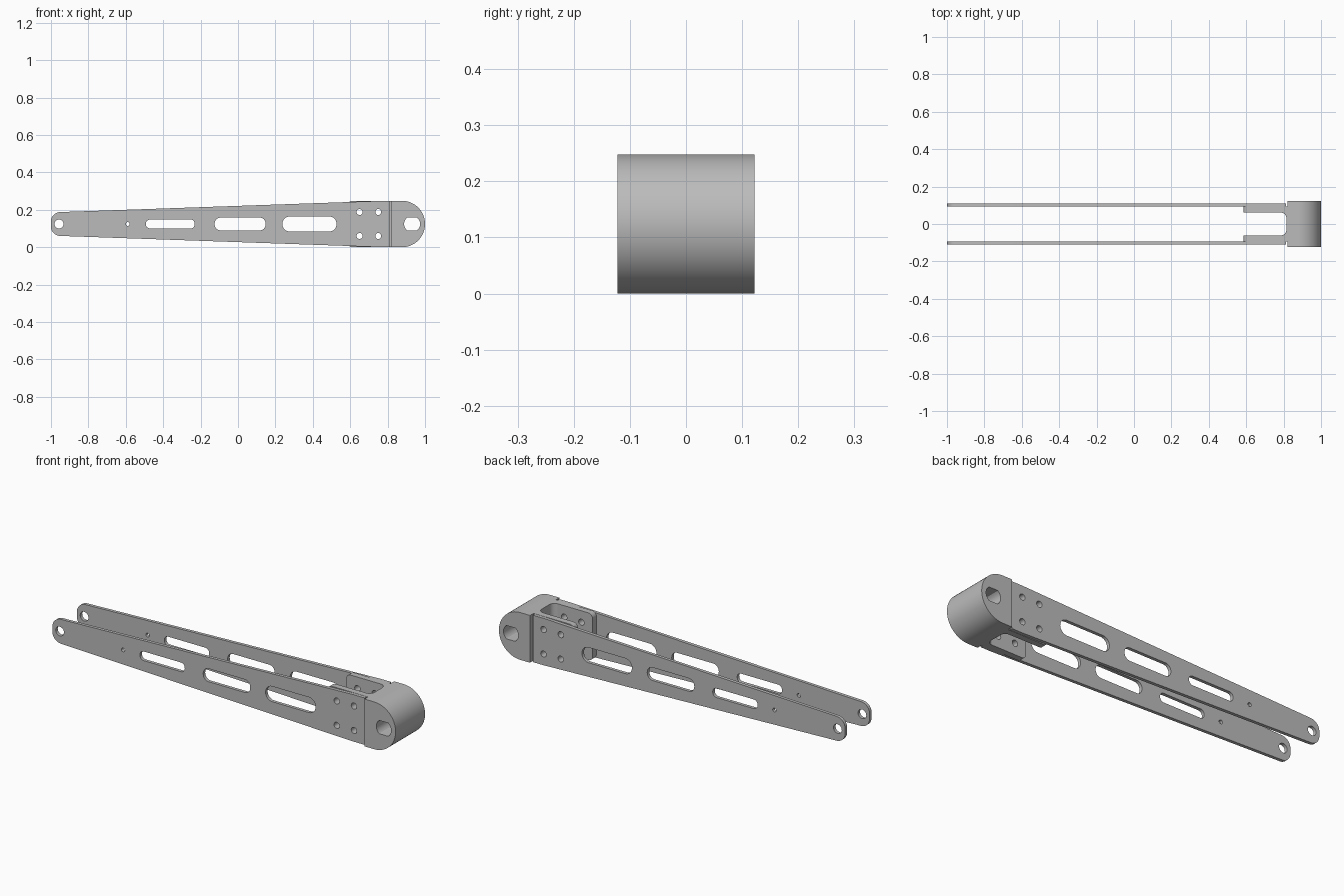
import bpy, bmesh, math
from mathutils import Vector

if "Cube" in bpy.data.objects:
    bpy.data.objects.remove(bpy.data.objects["Cube"])

grey = bpy.data.materials.new("machined grey")
grey.diffuse_color = (0.5, 0.5, 0.5, 1)
grey.use_nodes = True
grey.node_tree.nodes["Principled BSDF"].inputs["Base Color"].default_value = grey.diffuse_color


def rounded(corners, steps=12):
    """Closed outline from (u, v, radius) corners, with arcs at the corners."""
    out = []
    for i, (u, v, r) in enumerate(corners):
        p = Vector((u, v))
        a = (Vector(corners[i - 1][:2]) - p).normalized()
        b = (Vector(corners[(i + 1) % len(corners)][:2]) - p).normalized()
        if r == 0:
            out.append(p)
            continue
        half = a.angle(b) / 2
        c = p + (a + b).normalized() * (r / math.sin(half))
        start = p + a * (r / math.tan(half)) - c
        end = p + b * (r / math.tan(half)) - c
        sweep = math.atan2(start.x * end.y - start.y * end.x, start.dot(end))
        for k in range(steps + 1):
            t = sweep * k / steps
            out.append(c + Vector((start.x * math.cos(t) - start.y * math.sin(t),
                                   start.x * math.sin(t) + start.y * math.cos(t))))
    return [p for i, p in enumerate(out) if (p - out[i - 1]).length > 1e-5]


def slot(u0, u1, v0, v1, r):
    return rounded([(u0, v0, r), (u1, v0, r), (u1, v1, r), (u0, v1, r)], 8)


def circle(u, v, r, n=32):
    return [Vector((u + r * math.cos(math.tau * k / n),
                    v + r * math.sin(math.tau * k / n))) for k in range(n)]


def prism(name, loops, lo, hi, upright=True):
    """Extrude an outline with holes: along y if upright, otherwise along z."""
    cu = bpy.data.curves.new(name, 'CURVE')
    cu.dimensions = '2D'
    cu.fill_mode = 'BOTH'
    cu.extrude = (hi - lo) / 2
    for loop in loops:
        sp = cu.splines.new('POLY')
        sp.points.add(len(loop) - 1)
        for pt, p in zip(sp.points, loop):
            pt.co = (p.x, p.y, 0, 1)
        sp.use_cyclic_u = True
    ob = bpy.data.objects.new(name, cu)
    bpy.context.collection.objects.link(ob)
    mid = (lo + hi) / 2
    if upright:
        ob.rotation_euler.x = math.pi / 2
        ob.location.y = mid
    else:
        ob.location.z = mid
    bpy.ops.object.select_all(action='DESELECT')
    ob.select_set(True)
    bpy.context.view_layer.objects.active = ob
    bpy.ops.object.convert(target='MESH')
    ob = bpy.context.view_layer.objects.active
    bm = bmesh.new()
    bm.from_mesh(ob.data)
    bmesh.ops.remove_doubles(bm, verts=bm.verts, dist=1e-5)
    bmesh.ops.recalc_face_normals(bm, faces=bm.faces)
    bm.to_mesh(ob.data)
    bm.free()
    ob.data.materials.clear()
    ob.data.materials.append(grey)
    bpy.ops.object.shade_smooth_by_angle(angle=math.radians(30))
    return ob


H = 0.248
MID = H / 2

# Bolt holes shared by the plates and the block arms
bolts = [circle(x, z, 0.016, 24) for x in (0.65, 0.75) for z in (0.06, 0.188)]

# Tapered side plate outline with pivot hole, pin hole and lightening slots
plate = [
    rounded([(-1, 0.062, 0.05), (0.75, 0.001, 0), (0.812, 0.001, 0),
             (0.812, H - 0.001, 0), (0.75, H - 0.001, 0), (-1, 0.186, 0.05)]),
    circle(-0.957, MID, 0.024),
    circle(-0.59, MID, 0.01, 20),
    slot(-0.492, -0.232, 0.1, 0.148, 0.022),
    slot(-0.125, 0.148, 0.09, 0.158, 0.032),
    slot(0.237, 0.527, 0.084, 0.164, 0.039),
] + bolts

# Block arm outline, rounded at its free end
arm = [rounded([(0.585, 0, 0.025), (0.82, 0, 0), (0.82, H, 0), (0.585, H, 0.025)])] + bolts

for side, s in (("front", -1), ("back", 1)):
    prism(side + "_plate", plate, *sorted((s * 0.093, s * 0.11)))
    prism(side + "_block_arm", arm, *sorted((s * 0.061, s * 0.093)))

# Rounded hub with a flat-sided shaft hole
shaft = circle(0.931, MID, 0.043, 48)
for p in shaft:
    p.y = min(max(p.y, MID - 0.035), MID + 0.035)
hub = rounded([(0.82, 0, 0), (1, 0, 0.124), (1, H, 0.124), (0.82, H, 0)], 24)
prism("hub", [hub, shaft], -0.122, 0.122)

# Web closing the pocket between the arms, with filleted corners
web = rounded([(0.82, -0.061, 0), (0.82, 0.061, 0), (0.785, 0.061, 0),
               (0.815, 0.061, 0.03), (0.815, -0.061, 0.03), (0.785, -0.061, 0)])
prism("pocket_web", [web], 0, H, upright=False)
